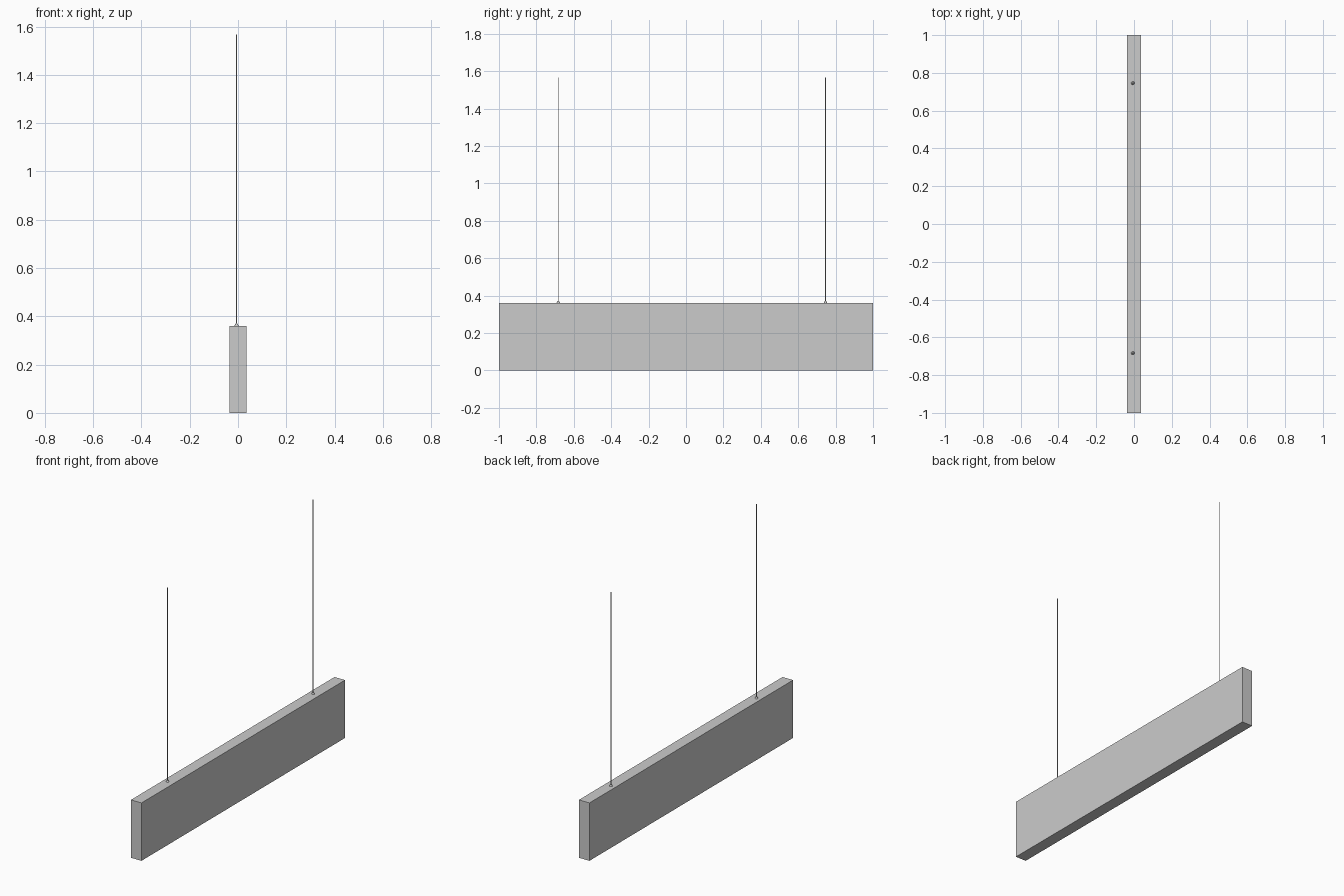
import bpy

if "Cube" in bpy.data.objects:
    bpy.data.objects.remove(bpy.data.objects["Cube"])

LENGTH, WIDTH, HEIGHT = 2.0, 0.072, 0.36
CABLE_TOP = 1.567
CABLE_X = -0.006


def cone(name, r1, r2, z0, z1, y, sides=16):
    bpy.ops.mesh.primitive_cone_add(vertices=sides, radius1=r1, radius2=r2, depth=z1 - z0,
                                    location=(CABLE_X, y, (z0 + z1) / 2))
    ob = bpy.context.object
    ob.name = name
    bpy.ops.object.shade_smooth_by_angle()
    return ob


# Hanging panel body
bpy.ops.mesh.primitive_cube_add(size=1, location=(0, 0, HEIGHT / 2))
body = bpy.context.object
body.name = "panel_body"
body.scale = (WIDTH, LENGTH, HEIGHT)
bpy.ops.object.transform_apply(location=False, rotation=False, scale=True)

# Suspension cables, each with a small tapered grip on the panel's top
for label, y in (("front", -0.683), ("back", 0.746)):
    cone(label + "_cable_grip", 0.009, 0.004, HEIGHT, HEIGHT + 0.01, y)
    cone(label + "_cable", 0.002, 0.002, HEIGHT, CABLE_TOP, y, 12)
